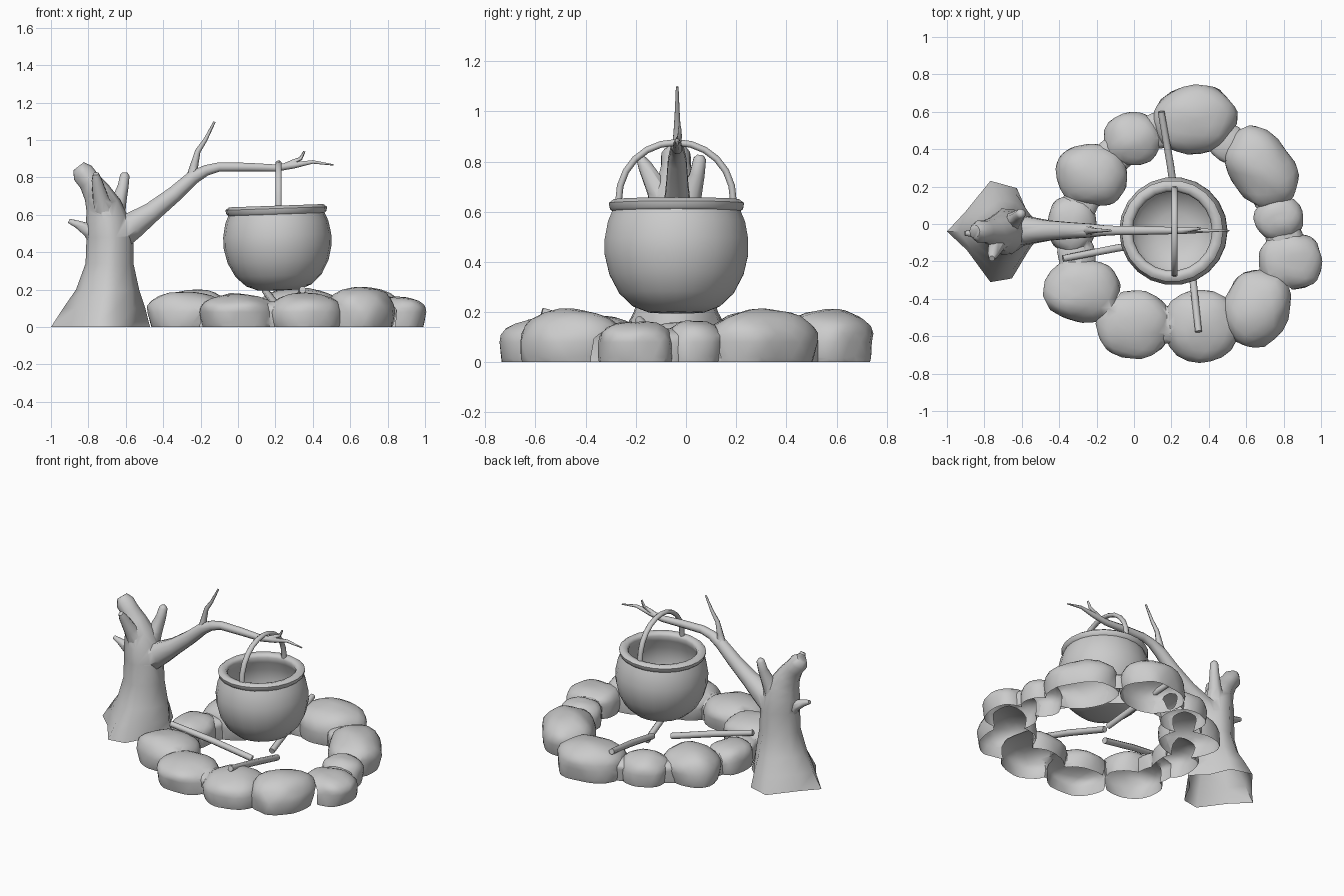
import bpy, bmesh, math
from mathutils import Vector, Matrix, noise

if "Cube" in bpy.data.objects:
    bpy.data.objects.remove(bpy.data.objects["Cube"])


def make(name, bm, angle=60):
    bmesh.ops.recalc_face_normals(bm, faces=bm.faces)
    me = bpy.data.meshes.new(name)
    bm.to_mesh(me)
    bm.free()
    ob = bpy.data.objects.new(name, me)
    bpy.context.collection.objects.link(ob)
    bpy.ops.object.select_all(action='DESELECT')
    ob.select_set(True)
    bpy.context.view_layer.objects.active = ob
    bpy.ops.object.shade_smooth_by_angle(angle=math.radians(angle))
    return ob


def skin(bm, rings):
    """Bridge a list of vertex rings and cap both ends."""
    n = len(rings[0])
    for a, b in zip(rings, rings[1:]):
        for i in range(n):
            j = (i + 1) % n
            bm.faces.new((a[i], a[j], b[j], b[i]))
    bm.faces.new(rings[0])
    bm.faces.new(rings[-1])


def tube(name, path, n=8, squash=1.0):
    """Tapered tube through (x, y, z, radius) points."""
    bm = bmesh.new()
    pts = [Vector(p[:3]) for p in path]
    # one fixed reference per tube, so rings never twist
    chord = pts[-1] - pts[0]
    ref = Vector((0, 1, 0)) if abs(chord.y) < max(abs(chord.x), abs(chord.z)) else Vector((1, 0, 0))
    rings = []
    for k, p in enumerate(pts):
        t = (pts[min(k + 1, len(pts) - 1)] - pts[max(k - 1, 0)]).normalized()
        u = (ref - t * ref.dot(t)).normalized()
        v = t.cross(u)
        r = path[k][3]
        rings.append([bm.verts.new(p + r * (u * math.cos(a) + v * squash * math.sin(a)))
                      for a in [2 * math.pi * (i + 0.5) / n for i in range(n)]])
    skin(bm, rings)
    return make(name, bm)


def fuse(name, parts, angle):
    """Union all parts into one skin and leave it open at the ground."""
    base = parts[0]
    for p in parts[1:]:
        m = base.modifiers.new("union", 'BOOLEAN')
        m.operation, m.solver, m.object = 'UNION', 'EXACT', p
    dg = bpy.context.evaluated_depsgraph_get()
    bm = bmesh.new()
    bm.from_object(base, dg)
    bmesh.ops.bisect_plane(bm, geom=bm.verts[:] + bm.edges[:] + bm.faces[:],
                           plane_co=(0, 0, 0), plane_no=(0, 0, 1), clear_inner=True)
    bmesh.ops.remove_doubles(bm, verts=bm.verts, dist=0.0005)
    for p in parts:
        bpy.data.objects.remove(p)
    return make(name, bm, angle)


# Trunk: star-shaped root flare blending to a round, leaning stump
flare = [(0, .25), (31, .18), (68, .25), (100, .275), (150, .21), (180, .28),
         (210, .2), (260, .275), (285, .26), (325, .18)]
levels = [(-.72, -.05, 1, .2), (-.72, 0, 1, .2), (-.708, .1, .5, .175), (-.695, .2, .15, .152),
          (-.687, .34, 0, .128), (-.685, .48, 0, .125), (-.70, .58, 0, .113),
          (-.72, .65, 0, .095), (-.755, .72, 0, .075), (-.795, .78, 0, .06),
          (-.83, .825, 0, .06), (-.852, .86, 0, .035)]
bm = bmesh.new()
rings = []
for cx, z, f, r in levels:
    lean = max(0, min(1, (z - .55) / .2)) * math.radians(-38)
    rot = Matrix.Rotation(lean, 3, 'Y')
    ring = []
    for deg, fr in flare:
        a = math.radians(deg)
        rad = f * fr + (1 - f) * r
        ring.append(bm.verts.new(Vector((cx, -.04, z)) +
                                 rot @ Vector((rad * math.cos(a), rad * math.sin(a), 0))))
    rings.append(ring)
skin(bm, rings)
trunk = make("trunk", bm)

# Branches and twigs
Y = -.035
wood = [
    trunk,
    tube("main_branch", [(-.68, Y, .47, .1), (-.56, Y, .545, .078), (-.46, Y, .615, .058),
                         (-.34, Y, .71, .047), (-.24, Y, .80, .04), (-.17, Y, .838, .031),
                         (-.1, Y, .856, .027), (.05, Y, .855, .025), (.2, Y, .85, .021),
                         (.3, Y, .865, .018), (.4, Y, .883, .01), (.51, Y, .867, .004)]),
    tube("tall_twig", [(-.25, Y, .79, .03), (-.235, Y, .86, .022), (-.215, Y, .94, .015),
                       (-.175, Y, 1.0, .011), (-.125, Y, 1.098, .006)], 6),
    tube("tip_twig", [(.24, Y, .855, .017), (.3, Y + .005, .885, .013),
                      (.335, Y + .01, .9, .01), (.355, Y + .01, .94, .006)], 6),
    tube("front_stub", [(-.70, -.07, .58, .07), (-.735, -.115, .69, .045),
                        (-.755, -.165, .785, .029), (-.76, -.185, .82, .016)]),
    tube("back_stub", [(-.68, -.02, .55, .08), (-.64, .02, .66, .045),
                       (-.615, .045, .75, .032), (-.605, .055, .81, .027), (-.605, .057, .826, .014)]),
    tube("side_stub", [(-.72, -.04, .45, .075), (-.80, -.045, .52, .04),
                       (-.86, -.05, .55, .022), (-.905, -.05, .568, .013)]),
]
fuse("tree", wood, 60)


# Ring of fire-pit stones: rounded, lumpy domes bridged by low links
def stone(cx, cy, rx, ry, h, turn=0):
    bm = bmesh.new()
    bmesh.ops.create_icosphere(bm, subdivisions=3, radius=1)
    rot = Matrix.Rotation(math.radians(turn), 3, 'Z')
    off = Vector((cx * 9, cy * 9, h))
    for v in bm.verts:
        d = v.co.copy()
        s = sum(abs(c) ** 2.25 for c in d) ** (-1 / 2.25)
        s *= 1 + .1 * noise.noise(d * 1.6 + off)
        z = d.z * s
        p = rot @ Vector((d.x * s * rx, d.y * s * ry, 0))
        p.z = .08 + z * ((h - .08) if z > 0 else .22)
        v.co = p + Vector((cx, cy, 0))
    return make("stone", bm)


layout = [
    (.325, .56, .22, .185, .213, 10), (-.01, .455, .15, .14, .178, 0),
    (-.225, .26, .19, .165, .197, -10), (-.335, 0, .13, .155, .165, 0),
    (-.275, -.355, .205, .17, .192, 0), (0, -.535, .2, .18, .175, 0),
    (.36, -.545, .195, .195, .18, 15), (.655, -.45, .175, .21, .212, -20),
    (.835, -.2, .168, .155, .165, 0), (.775, .03, .13, .115, .165, 0),
    (.68, .3, .165, .235, .212, 35)]
stones = [stone(*s) for s in layout]
for a, b in zip(layout, layout[1:] + layout[:1]):
    d = Vector((b[0] - a[0], b[1] - a[1]))
    stones.append(stone((a[0] + b[0]) / 2, (a[1] + b[1]) / 2, .13, .1, .135,
                        math.degrees(math.atan2(d.y, d.x))))
fuse("stone_ring", stones, 60)

# Cauldron: lathed profile with thick rim, slightly tipped
profile = [(0, .195), (.11, .198), (.175, .223), (.23, .275), (.27, .35), (.289, .43),
           (.289, .49), (.276, .56), (.258, .603), (.268, .612), (.272, .634), (.252, .649),
           (.222, .643), (.212, .625), (.222, .59), (.25, .53), (.26, .45), (.245, .36),
           (.2, .28), (.1, .235), (0, .23)]
bm = bmesh.new()
vs = [bm.verts.new((r, 0, z)) for r, z in profile]
es = [bm.edges.new(p) for p in zip(vs, vs[1:])]
bmesh.ops.spin(bm, geom=vs + es, cent=(0, 0, 0), axis=(0, 0, 1),
               angle=2 * math.pi, steps=22, use_duplicate=False)
bmesh.ops.remove_doubles(bm, verts=bm.verts, dist=.0005)
bmesh.ops.rotate(bm, verts=bm.verts, cent=(0, 0, .42),
                 matrix=Matrix.Rotation(math.radians(-2), 3, 'Y'))
bmesh.ops.translate(bm, verts=bm.verts, vec=(.212, -.038, 0))
make("cauldron", bm, 50)

# Carrying handle arched over the branch
arc = []
for i in range(13):
    a = math.pi * i / 12
    arc.append((.217, -.04 - .23 * math.cos(a), .63 + .246 * math.sin(a) ** .9, .018))
bm_handle = tube("handle", arc, 8, .8)

# Firewood leaning from the stones to the middle
for name, a, b in [("log_left", (-.38, -.185, .165), (.167, -.085, .035)),
                   ("log_back", (.145, .6, .195), (.235, .03, .06)),
                   ("log_front", (.345, -.575, .2), (.27, .04, .022))]:
    a, b = Vector(a), Vector(b)
    mid = a.lerp(b, .5) + Vector((.004, .004, .004))
    tube(name, [(*a, .019), (*mid, .021), (*b, .02)], 8)
